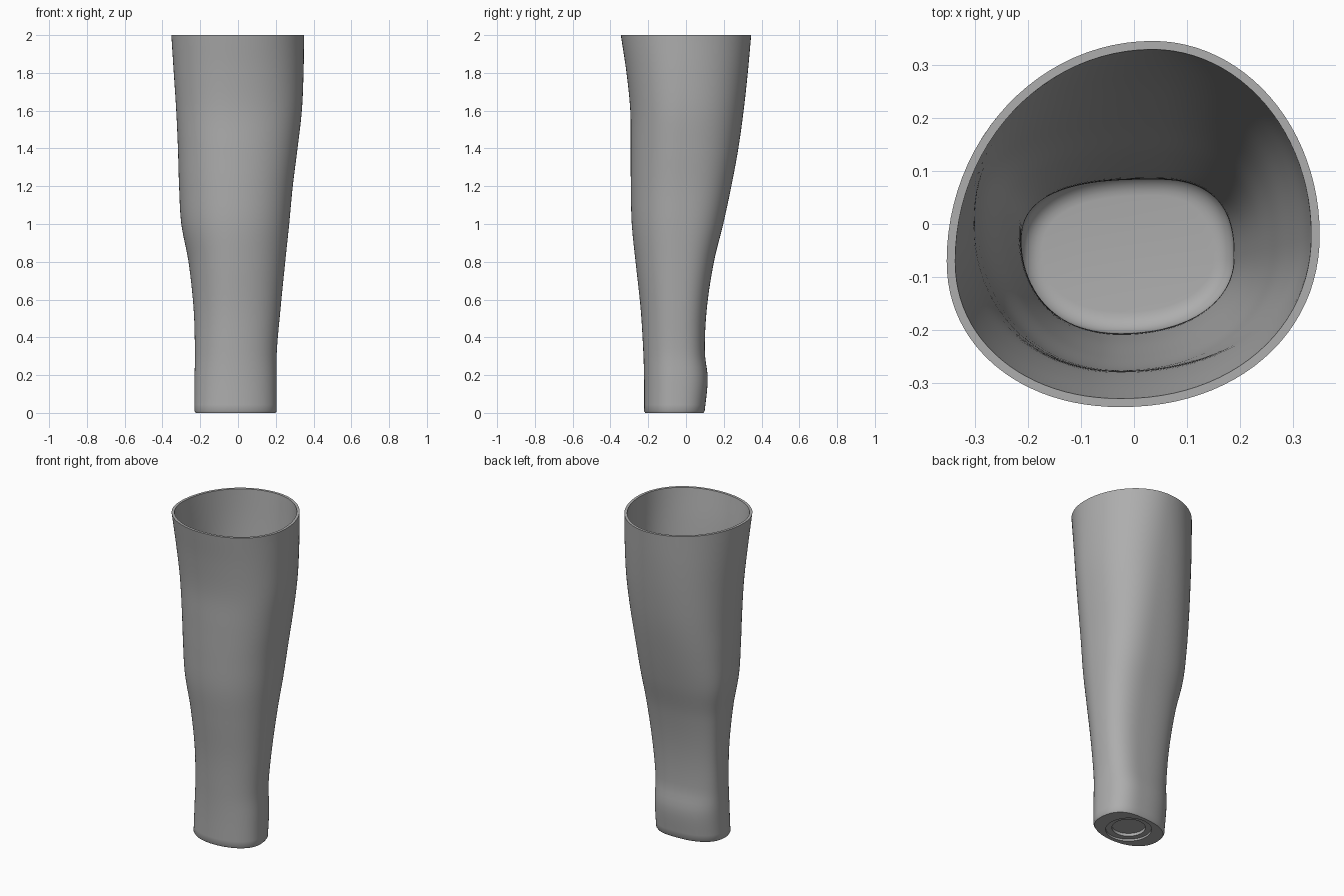
import bpy
import bmesh
from math import sin, cos, pi, radians

default_cube = bpy.data.objects.get("Cube")
if default_cube:
    bpy.data.objects.remove(default_cube, do_unlink=True)

SIDES = 96
STEPS = 60
WALL = 0.016
FLOOR = 0.06
CENTRE = (-0.012, -0.062)

# Outline extremes by height: z, right edge, left edge, front edge, back edge
STATIONS = [
    (0.0, -0.23, 0.205, -0.222, 0.098),
    (0.18, -0.23, 0.205, -0.222, 0.115),
    (0.32, -0.228, 0.205, -0.226, 0.1),
    (0.55, -0.235, 0.225, -0.24, 0.11),
    (0.8, -0.262, 0.25, -0.267, 0.148),
    (1.0, -0.3, 0.271, -0.287, 0.197),
    (1.2, -0.312, 0.29, -0.292, 0.24),
    (1.4, -0.318, 0.315, -0.293, 0.277),
    (1.6, -0.327, 0.338, -0.295, 0.305),
    (1.8, -0.34, 0.347, -0.315, 0.327),
    (2.0, -0.353, 0.35, -0.345, 0.345),
]


def make_material(name, colour):
    mat = bpy.data.materials.new(name)
    mat.use_nodes = True
    mat.diffuse_color = colour
    mat.node_tree.nodes["Principled BSDF"].inputs["Base Color"].default_value = colour
    return mat


def slope(i, col):
    """Tangent of a station column, for smooth interpolation."""
    a = STATIONS[max(i - 1, 0)]
    b = STATIONS[min(i + 1, len(STATIONS) - 1)]
    return (b[col] - a[col]) / (b[0] - a[0])


def extremes(z):
    """Smoothly interpolated outline extremes at height z."""
    i = 0
    while i < len(STATIONS) - 2 and z > STATIONS[i + 1][0]:
        i += 1
    a, b = STATIONS[i], STATIONS[i + 1]
    h = b[0] - a[0]
    t = (z - a[0]) / h
    blend = t * t * (3 - 2 * t)
    return [a[c] + (b[c] - a[c]) * blend
            + h * t * (1 - t) * ((1 - t) * slope(i, c) - t * slope(i + 1, c))
            for c in range(1, 5)]


def outline(z, inset=0.0, height=None):
    """Egg-shaped cross-section made of four rounded quadrants."""
    x_min, x_max, y_min, y_max = extremes(z)
    x_min, y_min = x_min + inset, y_min + inset
    x_max, y_max = x_max - inset, y_max - inset
    swell = sin(pi * min(z / 2, 1))
    level = z if height is None else height
    points = []
    for k in range(SIDES):
        a = 2 * pi * k / SIDES
        c, s = cos(a), sin(a)
        x_mid = 0.035 if s >= 0 else -0.025
        y_mid = -0.07 + 0.025 * z if c >= 0 else -0.07 + 0.08 * swell
        full = 2.0 + 0.5 * (1 - z / 2) + 0.3 * swell if s >= 0 else 2.1
        p = 2 / full
        x_end = x_max if c >= 0 else x_min
        y_end = y_max if s >= 0 else y_min
        points.append((x_mid + (x_end - x_mid) * abs(c) ** p,
                       y_mid + (y_end - y_mid) * abs(s) ** p, level))
    return points


def circle(radius, z):
    return [(CENTRE[0] + radius * cos(2 * pi * k / SIDES),
             CENTRE[1] + radius * sin(2 * pi * k / SIDES), z) for k in range(SIDES)]


# Stepped round recess in the underside
rings = [circle(0.095, 0.03), circle(0.095, 0.012), circle(0.13, 0.012), circle(0.13, 0.0)]

# Outer wall with a small bottom chamfer
rings.append(outline(0.0, 0.006))
rings += [outline(0.01 + 1.99 * i / STEPS) for i in range(STEPS + 1)]

# Inner wall down to the filleted floor
fillet = 0.04
start = FLOOR + fillet
rings += [outline(2 - (2 - start) * i / STEPS, WALL) for i in range(STEPS + 1)]
for i in range(1, 7):
    a = pi / 2 * i / 6
    rings.append(outline(start, WALL + fillet * (1 - cos(a)), start - fillet * sin(a)))

# Loft all rings into one closed shell
bm = bmesh.new()
loops = [[bm.verts.new(p) for p in ring] for ring in rings]
for low, high in zip(loops, loops[1:]):
    for k in range(SIDES):
        n = (k + 1) % SIDES
        bm.faces.new((low[k], low[n], high[n], high[k]))
bm.faces.new(list(reversed(loops[0])))
bm.faces.new(loops[-1])
bmesh.ops.recalc_face_normals(bm, faces=bm.faces[:])

mesh = bpy.data.meshes.new("limb_socket")
bm.to_mesh(mesh)
bm.free()
mesh.materials.append(make_material("plain grey", (0.42, 0.42, 0.42, 1.0)))
socket = bpy.data.objects.new("limb_socket", mesh)
bpy.context.collection.objects.link(socket)

# Smooth walls with crisp rim and base edges
mesh.shade_smooth()
mesh.set_sharp_from_angle(angle=radians(35))
